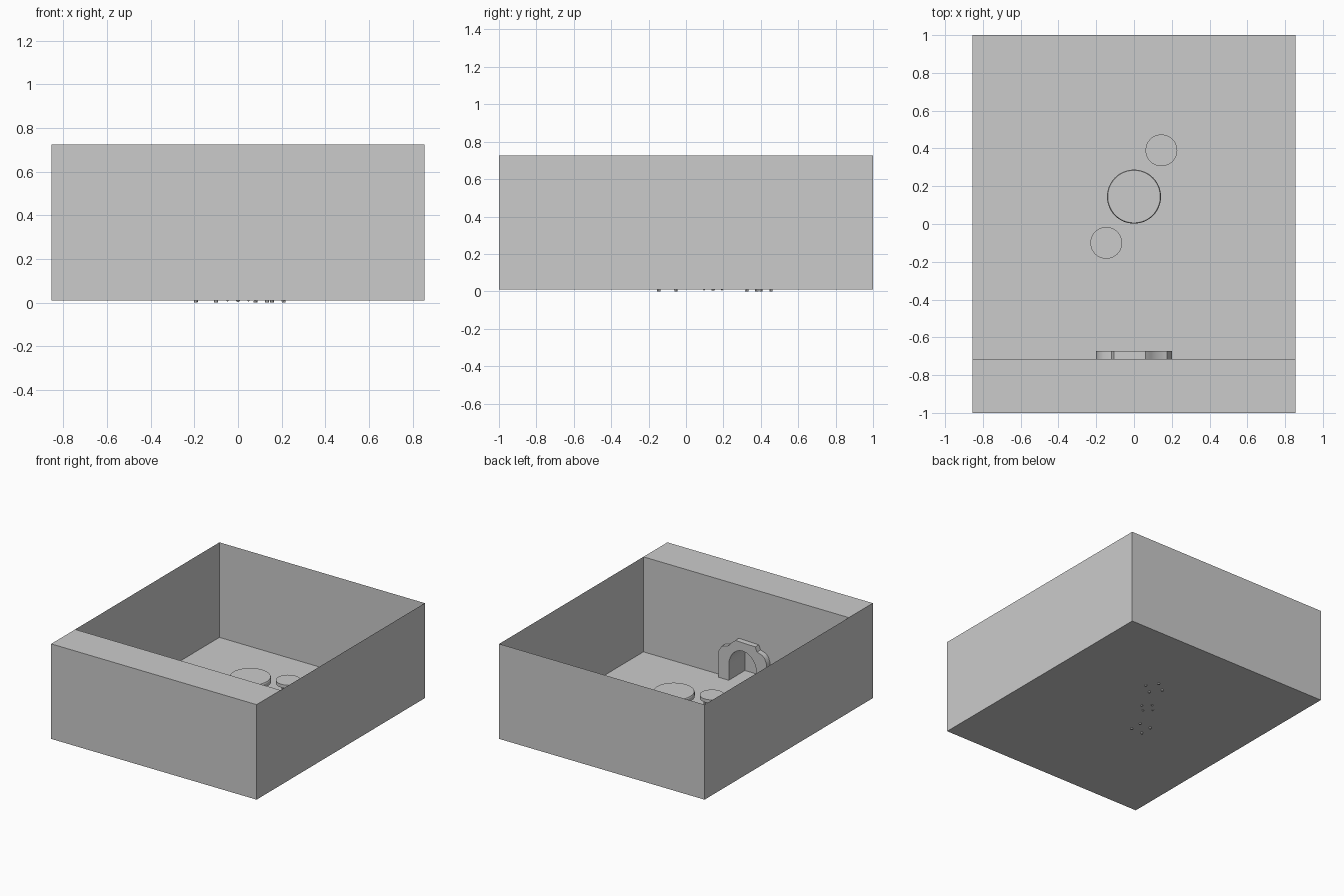
import bpy, bmesh, math
from mathutils import Matrix, Vector

if "Cube" in bpy.data.objects:
    bpy.data.objects.remove(bpy.data.objects["Cube"])

grey = bpy.data.materials.new("plain_grey")
grey.diffuse_color = (0.6, 0.6, 0.6, 1)
grey.use_nodes = True
grey.node_tree.nodes["Principled BSDF"].inputs["Base Color"].default_value = grey.diffuse_color

X, Y, Z0, Z1 = 0.855, 1.0, 0.01, 0.725   # room half sizes, floor and rim
WALL_Y = -0.715                          # chimney wall face


def finish(name, bm, smooth=False):
    me = bpy.data.meshes.new(name)
    bm.to_mesh(me)
    bm.free()
    ob = bpy.data.objects.new(name, me)
    bpy.context.collection.objects.link(ob)
    me.materials.append(grey)
    if smooth:
        bpy.ops.object.select_all(action='DESELECT')
        ob.select_set(True)
        bpy.context.view_layer.objects.active = ob
        bpy.ops.object.shade_smooth_by_angle(angle=math.radians(35))
    return ob


def face(bm, pts):
    return bm.faces.new([bm.verts.new(p) for p in pts])


def disc(bm, x, y, z0, z1, r0, r1, seg=48):
    bmesh.ops.create_cone(bm, cap_ends=True, segments=seg, radius1=r0, radius2=r1,
                          depth=z1 - z0, matrix=Matrix.Translation((x, y, (z0 + z1) / 2)))


def strut(bm, a, b, r0, r1, seg=8):
    a, b = Vector(a), Vector(b)
    rot = (b - a).to_track_quat('Z', 'Y').to_matrix().to_4x4()
    bmesh.ops.create_cone(bm, cap_ends=True, segments=seg, radius1=r0, radius2=r1,
                          depth=(b - a).length, matrix=Matrix.Translation((a + b) / 2) @ rot)


# arch opening, from right foot over the top to left foot
def arch(n=20):
    pts = [(0.115, Z0)]
    for i in range(n + 1):
        a = math.pi * i / n
        pts.append((0.115 * math.cos(a), 0.125 + 0.135 * math.sin(a)))
    return pts + [(-0.115, Z0)]


# room shell: thin floor and outer walls, open at the top
bm = bmesh.new()
face(bm, [(-X, -Y, Z0), (X, -Y, Z0), (X, Y, Z0), (-X, Y, Z0)])
for s in (-1, 1):
    face(bm, [(s * X, -Y, Z0), (s * X, Y, Z0), (s * X, Y, Z1), (s * X, -Y, Z1)])
    face(bm, [(-X, s * Y, Z0), (X, s * Y, Z0), (X, s * Y, Z1), (-X, s * Y, Z1)])
bmesh.ops.remove_doubles(bm, verts=bm.verts, dist=1e-4)
finish("room_shell", bm)

# chimney wall with arched notch, and the ledge above it
bm = bmesh.new()
outline = [(X, Z0), (X, Z1), (-X, Z1), (-X, Z0)] + arch()[::-1]
face(bm, [(x, WALL_Y, z) for x, z in outline])
face(bm, [(-X, -Y, Z1), (X, -Y, Z1), (X, WALL_Y, Z1), (-X, WALL_Y, Z1)])
bmesh.ops.remove_doubles(bm, verts=bm.verts, dist=1e-4)
finish("chimney_wall", bm)

# firebox recess behind the arch
bm = bmesh.new()
back = WALL_Y - 0.15
prof = arch()
for p, q in zip(prof, prof[1:]):
    if p != q:
        face(bm, [(p[0], WALL_Y, p[1]), (q[0], WALL_Y, q[1]), (q[0], back, q[1]), (p[0], back, p[1])])
face(bm, [(x, back, z) for x, z in prof])
bmesh.ops.remove_doubles(bm, verts=bm.verts, dist=1e-5)
finish("firebox", bm, True)

# stepped stone surround
bm = bmesh.new()
stones = [(-0.2, Z0), (-0.2, 0.21), (-0.185, 0.25), (-0.165, 0.27), (-0.12, 0.285),
          (-0.105, 0.32), (0.06, 0.325), (0.09, 0.30), (0.115, 0.27), (0.175, 0.25),
          (0.2, 0.21), (0.2, Z0)]
f = face(bm, [(x, WALL_Y, z) for x, z in stones + arch()])
out = bmesh.ops.extrude_face_region(bm, geom=[f])
bmesh.ops.translate(bm, vec=(0, 0.042, 0),
                    verts=[v for v in out["geom"] if isinstance(v, bmesh.types.BMVert)])
bmesh.ops.recalc_face_normals(bm, faces=bm.faces)
finish("stone_surround", bm, True)

# round table on a pedestal with four feet
TX, TY = 0.0, 0.145
bm = bmesh.new()
disc(bm, TX, TY, 0.235, 0.262, 0.143, 0.143)
disc(bm, TX, TY, 0.262, 0.27, 0.143, 0.139)
finish("table_top", bm, True)
bm = bmesh.new()
disc(bm, TX, TY, 0.05, 0.235, 0.022, 0.022, 16)
for k in range(4):
    a = math.radians(90 * k)
    strut(bm, (TX, TY, 0.07), (TX + 0.055 * math.cos(a), TY + 0.055 * math.sin(a), 0.01), 0.014, 0.01)
finish("table_pedestal", bm, True)

# two stools with four splayed legs
for name, x, y, turn in (("left", -0.147, -0.1, 45), ("right", 0.145, 0.39, -10)):
    bm = bmesh.new()
    disc(bm, x, y, 0.165, 0.19, 0.084, 0.084)
    finish(name + "_stool_seat", bm, True)
    bm = bmesh.new()
    for k in range(4):
        a = math.radians(turn + 90 * k)
        c, s = math.cos(a), math.sin(a)
        strut(bm, (x + 0.066 * c, y + 0.066 * s, 0.002), (x + 0.045 * c, y + 0.045 * s, 0.167), 0.009, 0.009)
    for v in bm.verts:
        v.co.z = 0.0 if v.co.z < 0.01 else v.co.z
    finish(name + "_stool_legs", bm, True)
